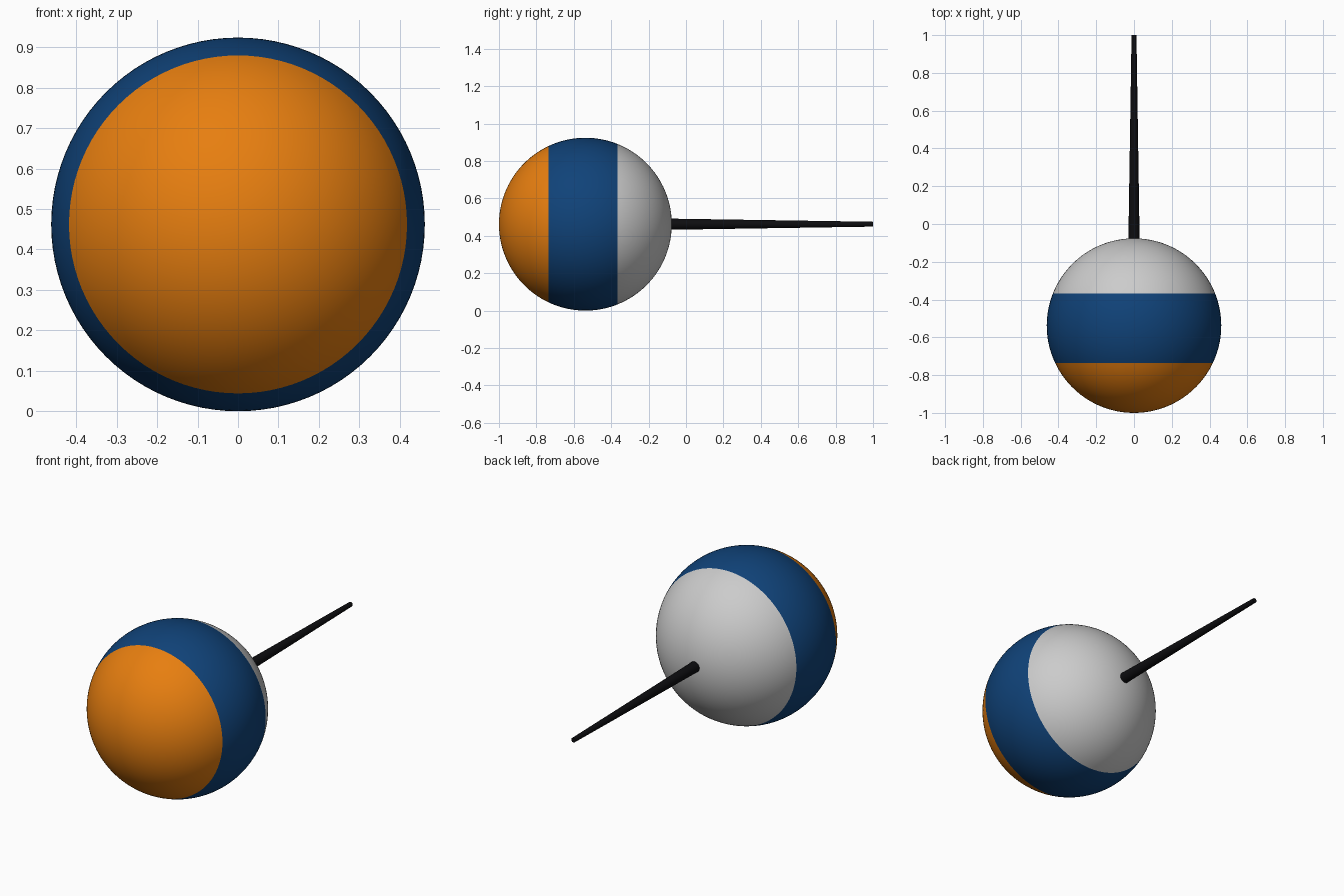
import bpy, bmesh, math

if "Cube" in bpy.data.objects:
    bpy.data.objects.remove(bpy.data.objects["Cube"])

R = 0.462            # ball radius
CY, CZ = -0.538, R   # ball centre


def material(name, rgb):
    m = bpy.data.materials.new(name)
    m.diffuse_color = (*rgb, 1)
    m.use_nodes = True
    m.node_tree.nodes["Principled BSDF"].inputs["Base Color"].default_value = m.diffuse_color
    return m


def lathe(name, profile, sides, mat=None):
    """Revolve (y, radius) points, ordered along +y, round the ball's y axis."""
    bm = bmesh.new()
    rings = []
    for y, r in profile:
        if r < 1e-6:
            rings.append([bm.verts.new((0, y, CZ))] * sides)
        else:
            angles = [2 * math.pi * i / sides for i in range(sides)]
            rings.append([bm.verts.new((r * math.cos(a), y, CZ + r * math.sin(a))) for a in angles])
    for lo, hi in zip(rings, rings[1:]):
        for i in range(sides):
            j = (i + 1) % sides
            bm.faces.new(list(dict.fromkeys((lo[i], hi[i], hi[j], lo[j]))))
    mesh = bpy.data.meshes.new(name)
    bm.to_mesh(mesh)
    bm.free()
    ob = bpy.data.objects.new(name, mesh)
    bpy.context.collection.objects.link(ob)
    if mat:
        mesh.materials.append(mat)
    bpy.ops.object.select_all(action='DESELECT')
    ob.select_set(True)
    bpy.context.view_layer.objects.active = ob
    bpy.ops.object.shade_smooth_by_angle(angle=math.radians(35))
    return ob


def zone(y0, y1, steps):
    """Arc of the ball between two y positions."""
    t0, t1 = (math.acos(max(-1, min(1, (y - CY) / R))) for y in (y0, y1))
    ts = [t0 + (t1 - t0) * k / steps for k in range(steps + 1)]
    return [(CY + R * math.cos(t), R * math.sin(t)) for t in ts]


orange = material("orange", (0.80, 0.21, 0.005))
blue = material("blue", (0.005, 0.055, 0.19))
black = material("black", (0.004, 0.004, 0.005))

# Ball in three flush colour zones, front to back
lathe("front_cap", zone(CY - R, -0.735, 24), 96, orange)
lathe("middle_band", zone(-0.735, -0.367, 20), 96, blue)
lathe("back_cap", zone(-0.367, CY + R, 24), 96)

# Tapered rod, its root just inside the ball
lathe("tapered_rod", [(-0.10, 0), (-0.10, 0.030), (1.0, 0.013), (1.0, 0)], 32, black)
